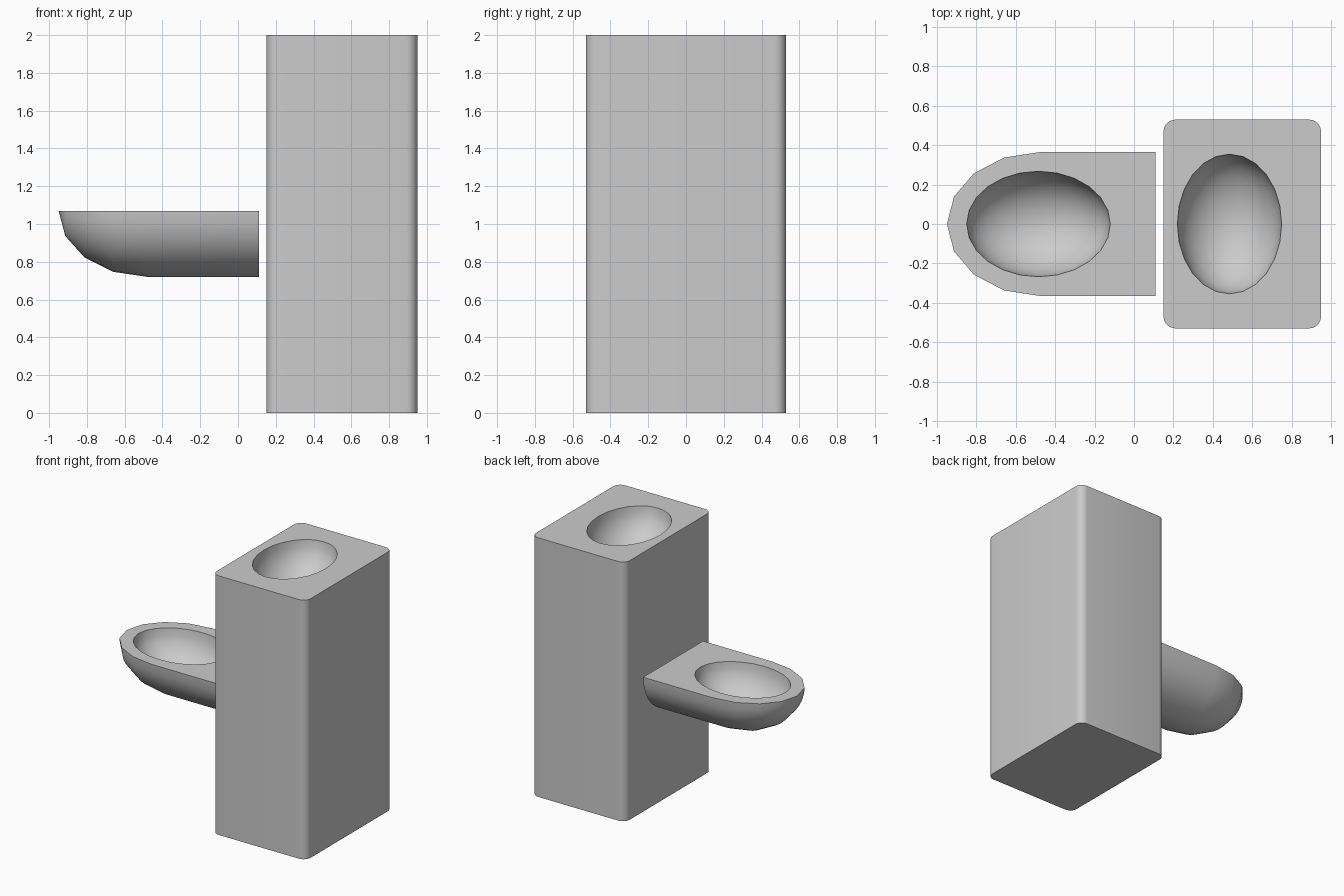
import bpy, bmesh
from math import sin, cos, pi, radians

if "Cube" in bpy.data.objects:
    bpy.data.objects.remove(bpy.data.objects["Cube"])


def make_object(name, bm):
    bmesh.ops.recalc_face_normals(bm, faces=bm.faces)
    mesh = bpy.data.meshes.new(name)
    bm.to_mesh(mesh)
    bm.free()
    obj = bpy.data.objects.new(name, mesh)
    bpy.context.collection.objects.link(obj)
    return obj


def activate(obj):
    bpy.ops.object.select_all(action='DESELECT')
    obj.select_set(True)
    bpy.context.view_layer.objects.active = obj


def carve_bowl(obj, center, radii):
    """Cut an ellipsoid hollow into the top, then smooth the part."""
    bm = bmesh.new()
    bmesh.ops.create_uvsphere(bm, u_segments=24, v_segments=16, radius=1)
    bmesh.ops.scale(bm, vec=radii, verts=bm.verts)
    bmesh.ops.translate(bm, vec=center, verts=bm.verts)
    cutter = make_object("bowl_cutter", bm)
    cutter.hide_render = True
    # lift the cutter a hair so its equator is not coplanar with the top
    cutter.location.z = 0.001
    activate(obj)
    mod = obj.modifiers.new("bowl", 'BOOLEAN')
    mod.operation = 'DIFFERENCE'
    mod.solver = 'EXACT'
    mod.object = cutter
    bpy.context.view_layer.update()
    bpy.ops.object.modifier_apply(modifier=mod.name)
    bpy.data.objects.remove(cutter, do_unlink=True)
    bpy.ops.object.shade_smooth_by_angle(angle=radians(35))


# Tall block with rounded vertical corners
r, steps = 0.06, 6
corners = [(0.95, 0.53, 1, 1), (0.15, 0.53, -1, 1),
           (0.15, -0.53, -1, -1), (0.95, -0.53, 1, -1)]
bm = bmesh.new()
outline = []
for q, (x, y, sx, sy) in enumerate(corners):
    for i in range(steps + 1):
        a = pi / 2 * (q + i / steps)
        outline.append(bm.verts.new((x - sx * r + r * cos(a),
                                     y - sy * r + r * sin(a), 0)))
base = bm.faces.new(outline)
top = bmesh.ops.extrude_face_region(bm, geom=[base], use_keep_orig=True)
bmesh.ops.translate(bm, vec=(0, 0, 2),
                    verts=[v for v in top["geom"] if isinstance(v, bmesh.types.BMVert)])
pillar = make_object("pillar", bm)
carve_bowl(pillar, (0.485, 0, 2), (0.265, 0.355, 0.265))

# Trough-shaped basin: half-ellipse section, closed by a rounded nose
cx, top_z, nose, half_w, depth = -0.48, 1.07, 0.47, 0.365, 0.35
n = 16
stations = [(0.11, 1)] + [(cx - nose * sin(pi / 8 * k), cos(pi / 8 * k)) for k in range(4)]
bm = bmesh.new()
rings = [[bm.verts.new((x, s * half_w * cos(pi * i / n), top_z - s * depth * sin(pi * i / n)))
          for i in range(n + 1)] for x, s in stations]
tip = bm.verts.new((cx - nose, 0, top_z))
for a, b in zip(rings, rings[1:]):
    for i in range(n):
        bm.faces.new((a[i], a[i + 1], b[i + 1], b[i]))
for i in range(n):
    bm.faces.new((rings[-1][i], rings[-1][i + 1], tip))
bm.faces.new(rings[0])
bm.faces.new([ring[0] for ring in rings] + [tip] + [ring[-1] for ring in reversed(rings)])
basin = make_object("basin", bm)
carve_bowl(basin, (-0.485, 0, top_z), (0.365, 0.268, 0.265))
